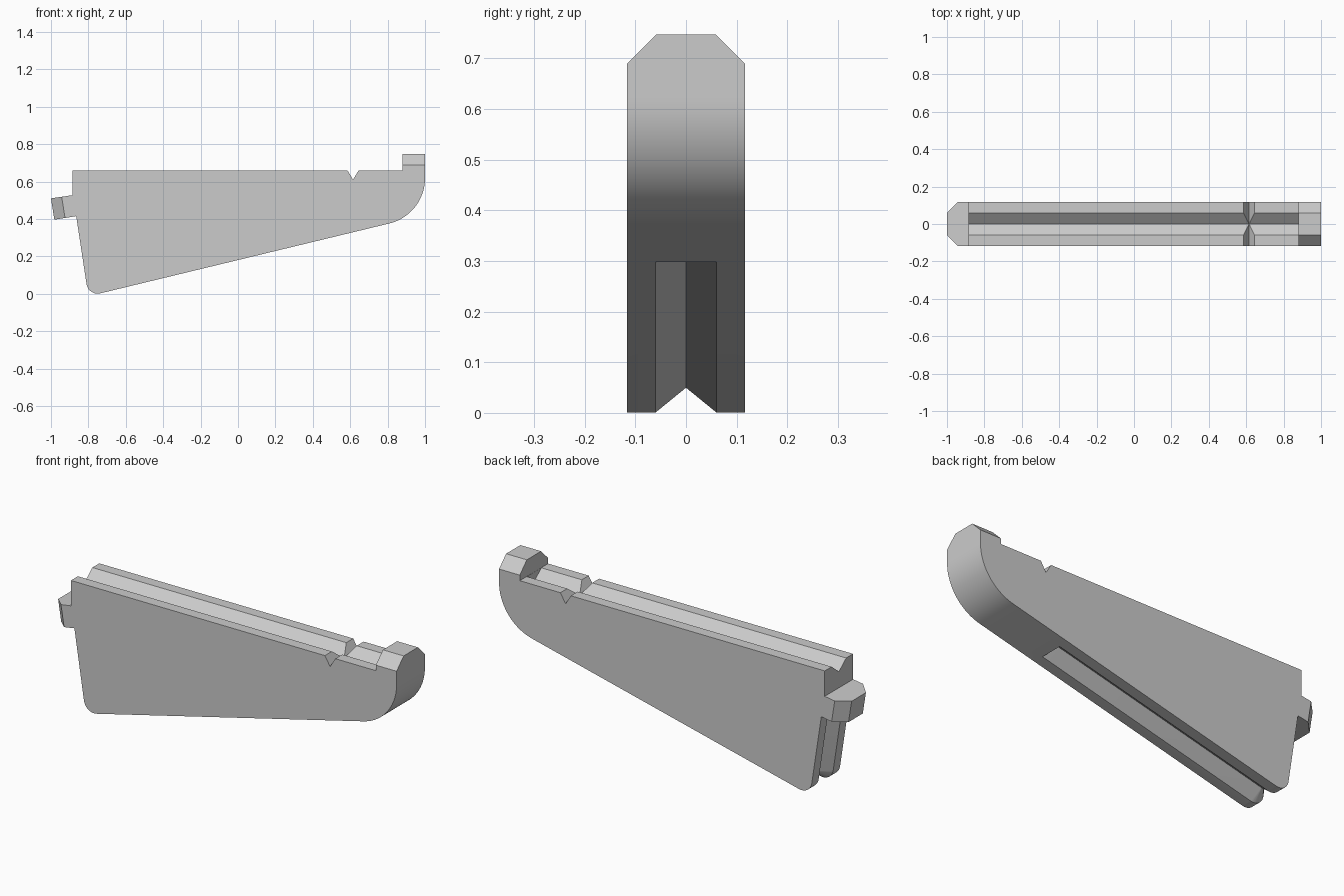
import bpy, bmesh
from mathutils import Vector, Matrix

old = bpy.data.objects.get("Cube")
if old:
    bpy.data.objects.remove(old, do_unlink=True)

HALF = 0.117       # half thickness of the plate
CHAMFER = 0.058
GROOVE_HALF, GROOVE_DEPTH = 0.06, 0.049

grey = bpy.data.materials.new("plain grey")
grey.use_nodes = True
colour = (0.6, 0.6, 0.6, 1)
grey.diffuse_color = colour
grey.node_tree.nodes["Principled BSDF"].inputs["Base Color"].default_value = colour


def fillet(before, corner, after, radius, steps):
    """Points and outward normals of an arc rounding a corner."""
    before, corner, after = Vector(before), Vector(corner), Vector(after)
    d1, d2 = (corner - before).normalized(), (after - corner).normalized()
    n1, n2 = Vector((d1.y, -d1.x)), Vector((d2.y, -d2.x))
    turn = n1.angle(n2)
    bisector = (n1 + n2).normalized()
    centre = corner - bisector * radius / n1.dot(bisector)
    arc = []
    for i in range(steps + 1):
        n = Matrix.Rotation(turn * i / steps, 2) @ n1
        arc.append((centre + n * radius, n))
    return arc


def make_object(name, bm):
    bmesh.ops.recalc_face_normals(bm, faces=bm.faces)
    mesh = bpy.data.meshes.new(name)
    bm.to_mesh(mesh)
    bm.free()
    mesh.materials.append(grey)
    obj = bpy.data.objects.new(name, mesh)
    bpy.context.collection.objects.link(obj)
    return obj


def groove_cutter(name, path):
    """Sweep a V section along a path of (point, outward normal)."""
    bm = bmesh.new()
    rise = 0.02
    wide = GROOVE_HALF * (GROOVE_DEPTH + rise) / GROOVE_DEPTH
    rings = []
    for p, n in path:
        p, n = Vector(p), Vector(n)
        top, tip = p + n * rise, p - n * GROOVE_DEPTH
        rings.append([bm.verts.new((q.x, y, q.y))
                      for q, y in ((top, -wide), (top, wide), (tip, 0))])
    for a, b in zip(rings, rings[1:]):
        for i in range(3):
            j = (i + 1) % 3
            bm.faces.new((a[i], a[j], b[j], b[i]))
    bm.faces.new(rings[0])
    bm.faces.new(rings[-1])
    obj = make_object(name, bm)
    obj.hide_render = True
    return obj


# Side outline: tab, rounded toe, sloping underside, rounded nose, hook, notch
tab_root, toe = (-0.865, 0.415), (-0.8, -0.013)
nose, hook_tip = (1.0, 0.422), (1.0, 0.747)
toe_arc = fillet(tab_root, toe, nose, 0.06, 10)
nose_arc = fillet(toe, nose, hook_tip, 0.25, 24)
outline = [(-0.885, 0.66), (-0.885, 0.527), (-1.0, 0.51), (-0.982, 0.396), tab_root]
outline += [tuple(p) for p, n in toe_arc + nose_arc]
outline += [hook_tip, (0.88, 0.747), (0.88, 0.66),
            (0.645, 0.66), (0.615, 0.61), (0.585, 0.66)]

# Plate body, extruded across the thickness
bm = bmesh.new()
front = bm.faces.new([bm.verts.new((x, -HALF, z)) for x, z in outline])
extruded = bmesh.ops.extrude_face_region(bm, geom=[front], use_keep_orig=True)
bmesh.ops.translate(bm, vec=(0, 2 * HALF, 0),
                    verts=[v for v in extruded["geom"] if isinstance(v, bmesh.types.BMVert)])
bmesh.ops.recalc_face_normals(bm, faces=bm.faces)

# Chamfer the hook's top and the tab's end
edges = []
for e in bm.edges:
    a, b = (v.co for v in e.verts)
    same_side = abs(a.y - b.y) < 0.001
    if same_side and (min(a.z, b.z) > 0.74 or max(a.x, b.x) < -0.97):
        edges.append(e)
bmesh.ops.bevel(bm, geom=edges, offset=CHAMFER, segments=1, affect='EDGES')
body = make_object("bracket_body", bm)

# V grooves: along the top, and down the back edge then along the underside
up = (0, 1)
top_cutter = groove_cutter("top_groove_cutter", [((-0.95, 0.66), up), ((0.879, 0.66), up)])
start = Vector(tab_root).lerp(Vector(toe), 0.003)
end = Vector(toe).lerp(Vector(nose), 0.715)
lower_cutter = groove_cutter("lower_groove_cutter",
                             [(start, toe_arc[0][1])] + toe_arc + [(end, toe_arc[-1][1])])

bpy.ops.object.select_all(action='DESELECT')
body.select_set(True)
bpy.context.view_layer.objects.active = body
for cutter in (top_cutter, lower_cutter):
    mod = body.modifiers.new("groove", 'BOOLEAN')
    mod.operation = 'DIFFERENCE'
    mod.solver = 'EXACT'
    mod.object = cutter
    bpy.ops.object.modifier_apply(modifier=mod.name)
    bpy.data.objects.remove(cutter, do_unlink=True)
bpy.ops.object.shade_smooth_by_angle(angle=0.4)
